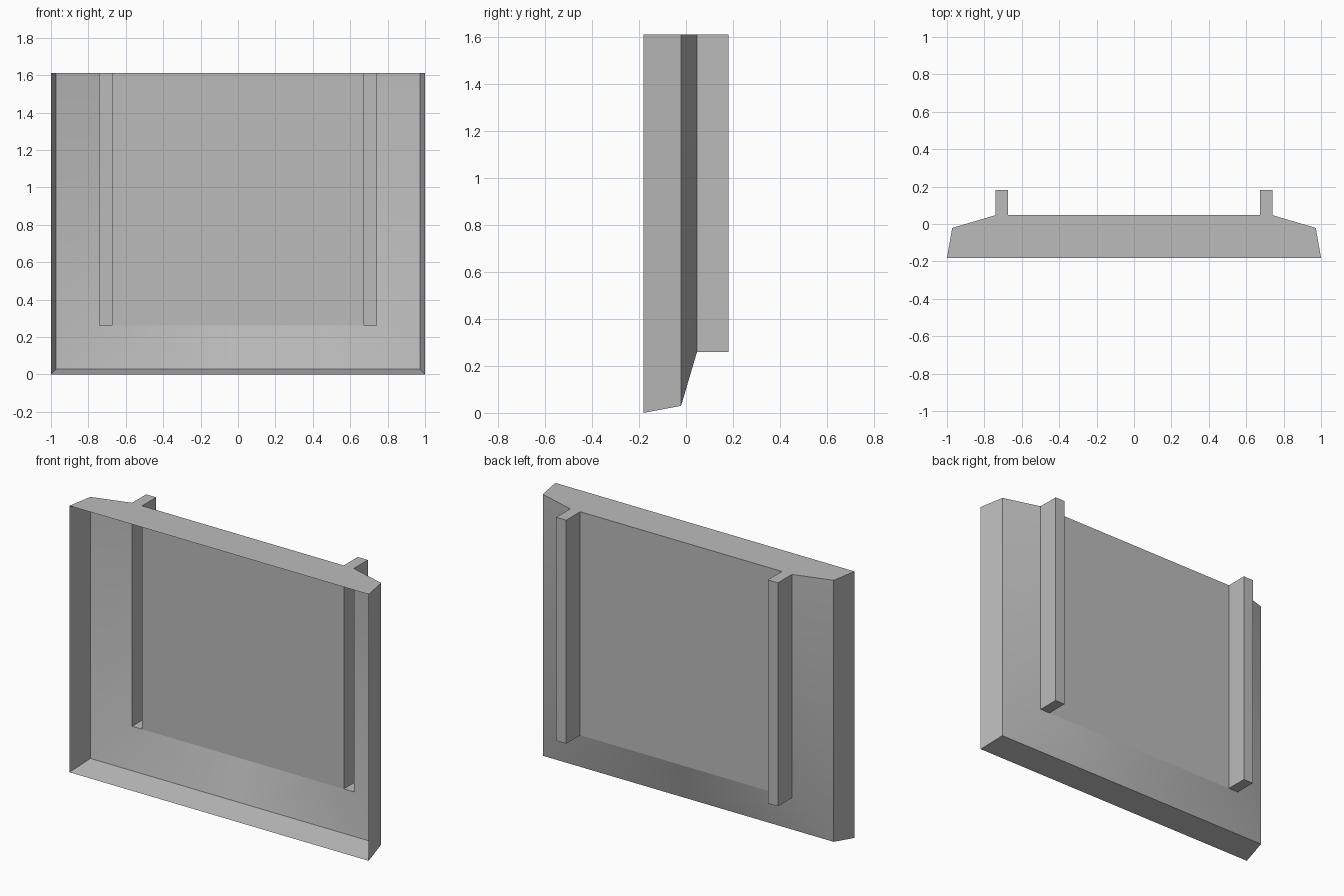
import bpy
import bmesh
from math import radians

cube = bpy.data.objects.get("Cube")
if cube:
    bpy.data.objects.remove(cube, do_unlink=True)

TOP = 1.61
FRONT, MID, BACK, RIB = -0.181, -0.021, 0.047, 0.181   # depths
LOW = 0.26                                             # foot of panel and ribs
RIB_IN, RIB_OUT = 0.674, 0.741

grey = bpy.data.materials.new("plain grey")
grey.use_nodes = True
colour = (0.5, 0.5, 0.5, 1)
grey.diffuse_color = colour
grey.node_tree.nodes["Principled BSDF"].inputs["Base Color"].default_value = colour


def rim(x, y, z):
    """Half outline: along the bottom, then up the side."""
    return [(0, y, z), (x, y, z), (x, y, TOP)]


def band(bm, outer, inner):
    """Outward-facing strip between two outlines."""
    a, b = ([bm.verts.new(p) for p in ring] for ring in (outer, inner))
    for i in range(len(a) - 1):
        bm.faces.new((a[i], a[i + 1], b[i + 1], b[i])).normal_flip()


def flat(bm, points):
    bm.faces.new([bm.verts.new(p) for p in points])


def upright(bm, plan):
    """Vertical sheets standing on a plan line."""
    for (x0, y0), (x1, y1) in zip(plan, plan[1:]):
        flat(bm, [(x0, y0, LOW), (x0, y0, TOP), (x1, y1, TOP), (x1, y1, LOW)])


def finish(name, bm):
    """Make the half part an object and mirror it across x."""
    mesh = bpy.data.meshes.new(name)
    bm.to_mesh(mesh)
    bm.free()
    mesh.materials.append(grey)
    ob = bpy.data.objects.new(name, mesh)
    bpy.context.collection.objects.link(ob)
    ob.modifiers.new("mirror", "MIRROR")
    bpy.ops.object.select_all(action="DESELECT")
    ob.select_set(True)
    bpy.context.view_layer.objects.active = ob
    bpy.ops.object.shade_smooth_by_angle(angle=radians(30))


front_rim = rim(1.0, FRONT, 0)
mid_rim = rim(0.972, MID, 0.03)
back_rim = rim(RIB_OUT, BACK, LOW)

# Open-fronted tray: outer walls and sloping border
bm = bmesh.new()
band(bm, front_rim, mid_rim)
finish("outer_walls", bm)
bm = bmesh.new()
band(bm, mid_rim, back_rim)
finish("sloped_border", bm)

# Back panel between the ribs
bm = bmesh.new()
upright(bm, [(0, BACK), (RIB_IN, BACK)])
finish("back_panel", bm)

# Hollow ribs, open towards the front, closed at the foot
rib_plan = [(RIB_IN, BACK), (RIB_IN, RIB), (RIB_OUT, RIB), (RIB_OUT, BACK)]
bm = bmesh.new()
upright(bm, rib_plan)
flat(bm, [(x, y, LOW) for x, y in rib_plan])
finish("back_ribs", bm)

# Top cover following the whole plan outline
bm = bmesh.new()
outline = [(0, FRONT), (1.0, FRONT), (0.972, MID)] + rib_plan[::-1] + [(0, BACK)]
flat(bm, [(x, y, TOP) for x, y in outline])
finish("top_cover", bm)
